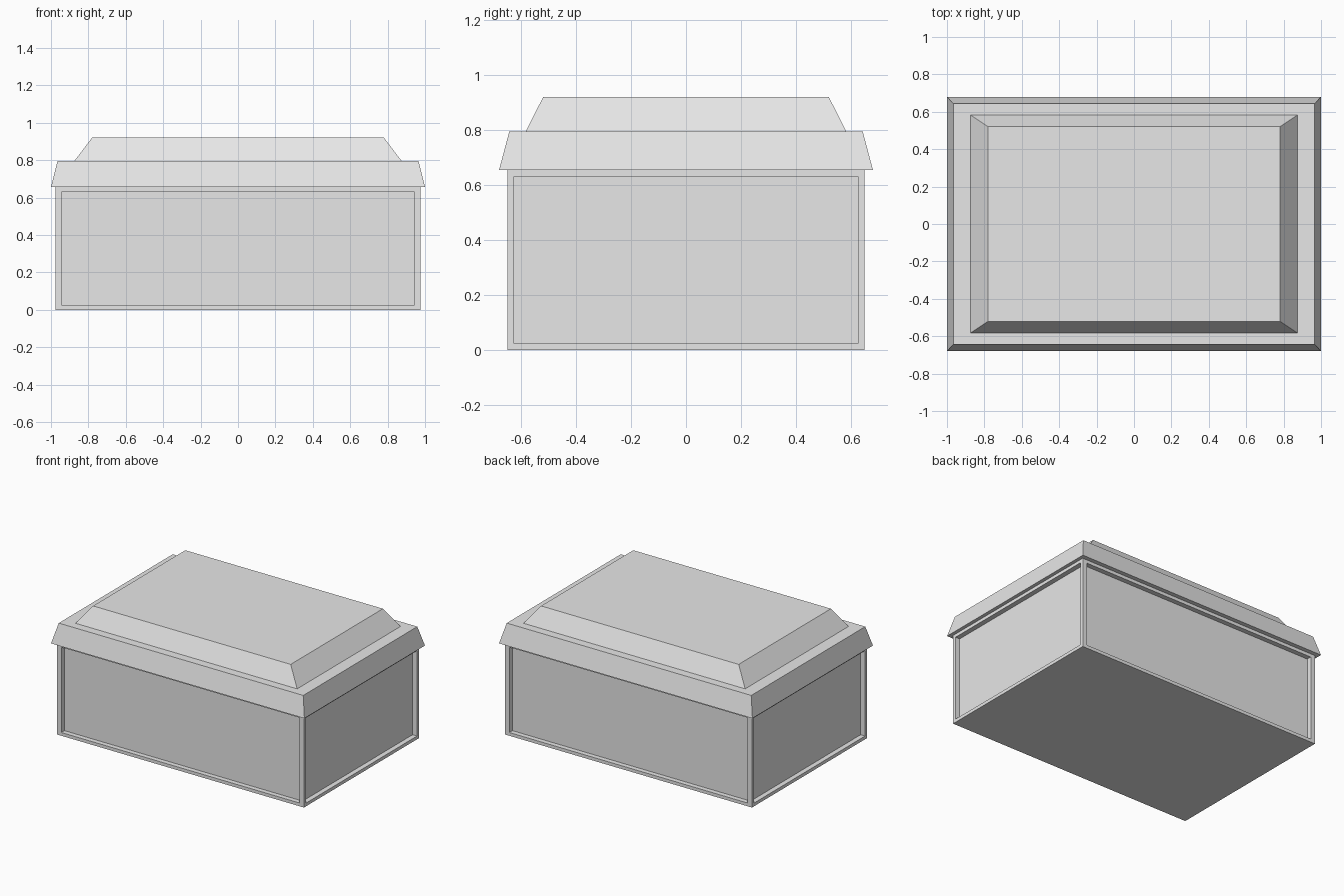
import bpy, bmesh

cube = bpy.data.objects.get("Cube")
if cube:
    bpy.data.objects.remove(cube, do_unlink=True)

# One plain grey for every part
grey = bpy.data.materials.new("light_grey")
grey.use_nodes = True
grey.diffuse_color = (0.8, 0.8, 0.8, 1)
grey.node_tree.nodes["Principled BSDF"].inputs["Base Color"].default_value = (0.8, 0.8, 0.8, 1)


def tapered_box(name, z0, z1, bottom, top, recess=False):
    """Box from z0 to z1 with half sizes (x, y) at its bottom and top."""
    bm = bmesh.new()
    bmesh.ops.create_cube(bm, size=2)
    for v in bm.verts:
        hx, hy = top if v.co.z > 0 else bottom
        v.co = (v.co.x * hx, v.co.y * hy, z1 if v.co.z > 0 else z0)
    bm.normal_update()
    if recess:
        # Sunken panel with a raised border on each of the four walls
        walls = [f for f in bm.faces if abs(f.normal.z) < 0.5]
        for f in walls:
            bmesh.ops.inset_individual(bm, faces=[f], thickness=0.033)
            if abs(f.normal.y) > 0.5:  # slightly wider posts on the long walls
                for v in f.verts:
                    v.co.x *= 0.988
            bmesh.ops.inset_individual(bm, faces=[f], thickness=0, depth=-0.035)
    mesh = bpy.data.meshes.new(name)
    bm.to_mesh(mesh)
    bm.free()
    mesh.materials.append(grey)
    obj = bpy.data.objects.new(name, mesh)
    bpy.context.collection.objects.link(obj)
    return obj


# Panelled body, overhanging lid rim, raised lid top
tapered_box("body", 0, 0.655, (0.975, 0.649), (0.975, 0.649), recess=True)
tapered_box("lid_rim", 0.655, 0.795, (1.0, 0.68), (0.965, 0.643))
tapered_box("lid_top", 0.795, 0.92, (0.875, 0.583), (0.78, 0.52))
